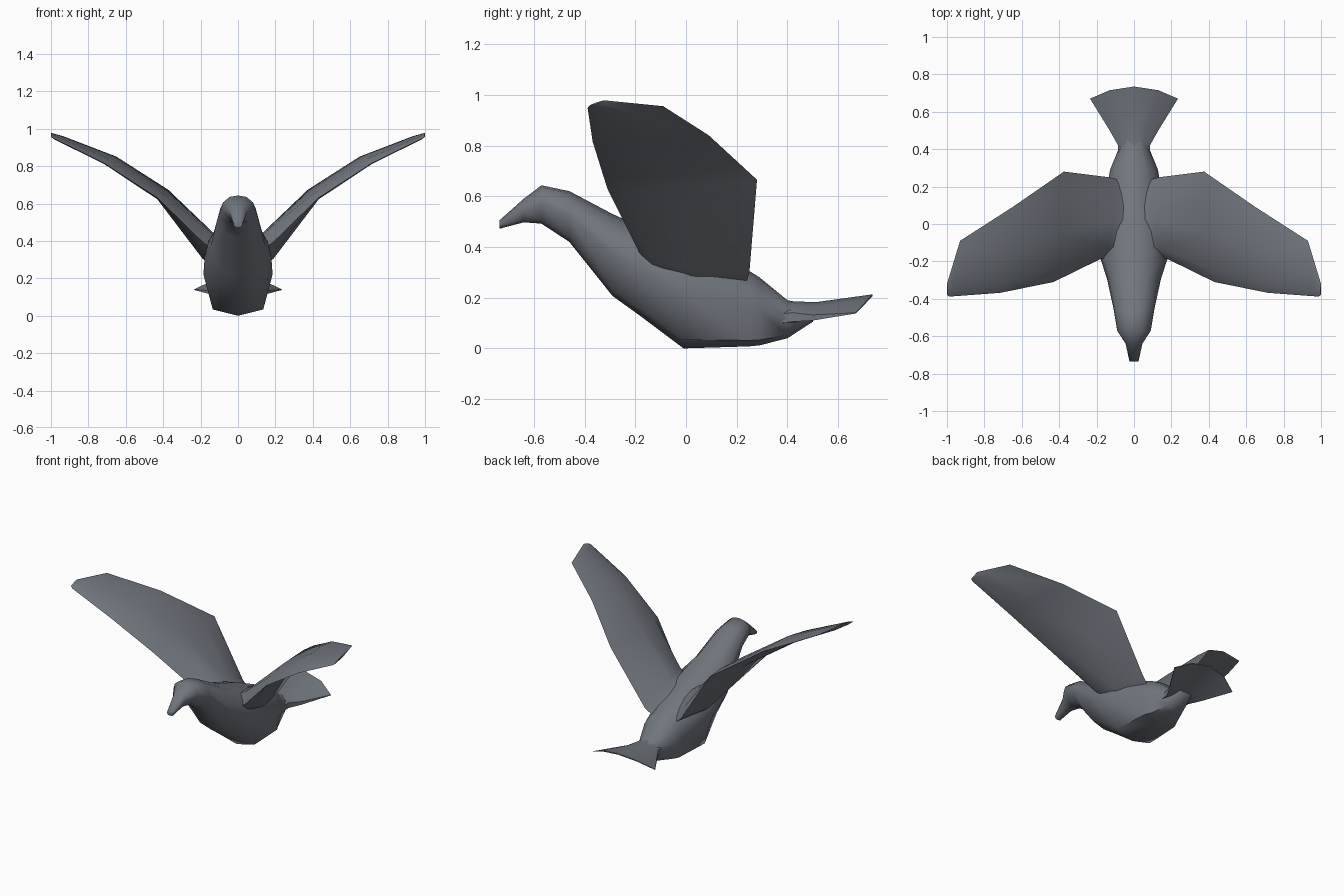
import bpy, bmesh, math
from mathutils import Vector

if "Cube" in bpy.data.objects:
    bpy.data.objects.remove(bpy.data.objects["Cube"])

grey = bpy.data.materials.new("slate grey")
grey.diffuse_color = (0.165, 0.182, 0.21, 1)
grey.use_nodes = True
grey.node_tree.nodes["Principled BSDF"].inputs["Base Color"].default_value = grey.diffuse_color


def loft(name, rings, angle):
    """Skin a list of equal-sized point rings and cap both ends."""
    bm = bmesh.new()
    rows = [[bm.verts.new(p) for p in r] for r in rings]
    n = len(rows[0])
    for a, b in zip(rows, rows[1:]):
        for i in range(n):
            j = (i + 1) % n
            bm.faces.new((a[i], a[j], b[j], b[i]))
    bm.faces.new(rows[0])
    bm.faces.new(rows[-1])
    bmesh.ops.recalc_face_normals(bm, faces=bm.faces)
    me = bpy.data.meshes.new(name)
    bm.to_mesh(me)
    bm.free()
    me.materials.append(grey)
    ob = bpy.data.objects.new(name, me)
    bpy.context.collection.objects.link(ob)
    bpy.ops.object.select_all(action='DESELECT')
    ob.select_set(True)
    bpy.context.view_layer.objects.active = ob
    bpy.ops.object.shade_smooth_by_angle(angle=math.radians(angle))
    return ob


# body with head and beak: y, top z, bottom z, half width, lower half width
def body_ring(y, zt, zb, w, b):
    h = zt - zb
    half = [(w * 0.5, zt - 0.05 * h), (w * 0.88, zt - 0.24 * h),
            (w, zb + 0.52 * h), (b, zb + 0.08 * h)]
    pts = [(0, zt)] + half + [(0, zb)] + [(-x, z) for x, z in reversed(half)]
    return [(x, y, z) for x, z in pts]


body = [(-0.735, 0.505, 0.472, 0.024, 0.018), (-0.64, 0.59, 0.497, 0.045, 0.028),
        (-0.57, 0.643, 0.492, 0.09, 0.05), (-0.46, 0.62, 0.42, 0.108, 0.065),
        (-0.29, 0.53, 0.207, 0.145, 0.085), (-0.19, 0.485, 0.135, 0.178, 0.10),
        (-0.01, 0.425, 0.0, 0.185, 0.135), (0.25, 0.305, 0.008, 0.135, 0.12),
        (0.29, 0.28, 0.012, 0.128, 0.10), (0.40, 0.19, 0.04, 0.083, 0.06),
        (0.50, 0.17, 0.105, 0.06, 0.04)]
loft("body", [body_ring(*r) for r in body], 60)


# arched fan tail: centre y, half width, centre z, edge drop, edge sweep, thickness
def tail_ring(y, w, z, drop, sweep, thick):
    def row(signs, t):
        return [(s * w, y - sweep * s * s, z - drop * s * s - t * (1 - 0.6 * s * s))
                for s in signs]
    s = [-1, -0.55, 0, 0.55, 1]
    return row(s, 0) + row(s[::-1], thick)


tail = [(0.36, 0.085, 0.185, 0.05, 0.0, 0.09), (0.42, 0.085, 0.186, 0.045, 0.0, 0.09),
        (0.51, 0.13, 0.182, 0.05, 0.01, 0.055), (0.735, 0.235, 0.213, 0.072, 0.065, 0.008)]
loft("tail", [tail_ring(*r) for r in tail], 45)


# wing sections: leading point, trailing point, bulge above, bulge below
def wing_ring(lead, trail, up, down):
    a, b = Vector(lead), Vector(trail)
    normal = Vector((0.8, 0, 0.6)).cross(b - a).normalized()
    foil = [(0, 0), (0.12, up * 0.8), (0.45, up), (0.82, up * 0.55),
            (1, 0), (0.5, -down), (0.12, -down * 0.7)]
    return [a.lerp(b, t) + normal * n for t, n in foil]


wing = [((0.07, -0.16, 0.33), (0.06, 0.23, 0.24), 0.10, 0.06),
        ((0.185, -0.19, 0.39), (0.135, 0.25, 0.30), 0.09, 0.05),
        ((0.43, -0.31, 0.63), (0.375, 0.28, 0.665), 0.035, 0.02),
        ((0.715, -0.368, 0.815), (0.65, 0.09, 0.84), 0.035, 0.015),
        ((0.985, -0.388, 0.948), (0.93, -0.09, 0.955), 0.015, 0.01),
        ((1.0, -0.38, 0.957), (1.0, -0.32, 0.978), 0.004, 0.002)]
wings = loft("wings", [wing_ring(*r) for r in wing], 50)
wings.modifiers.new("mirror", 'MIRROR').use_clip = False
